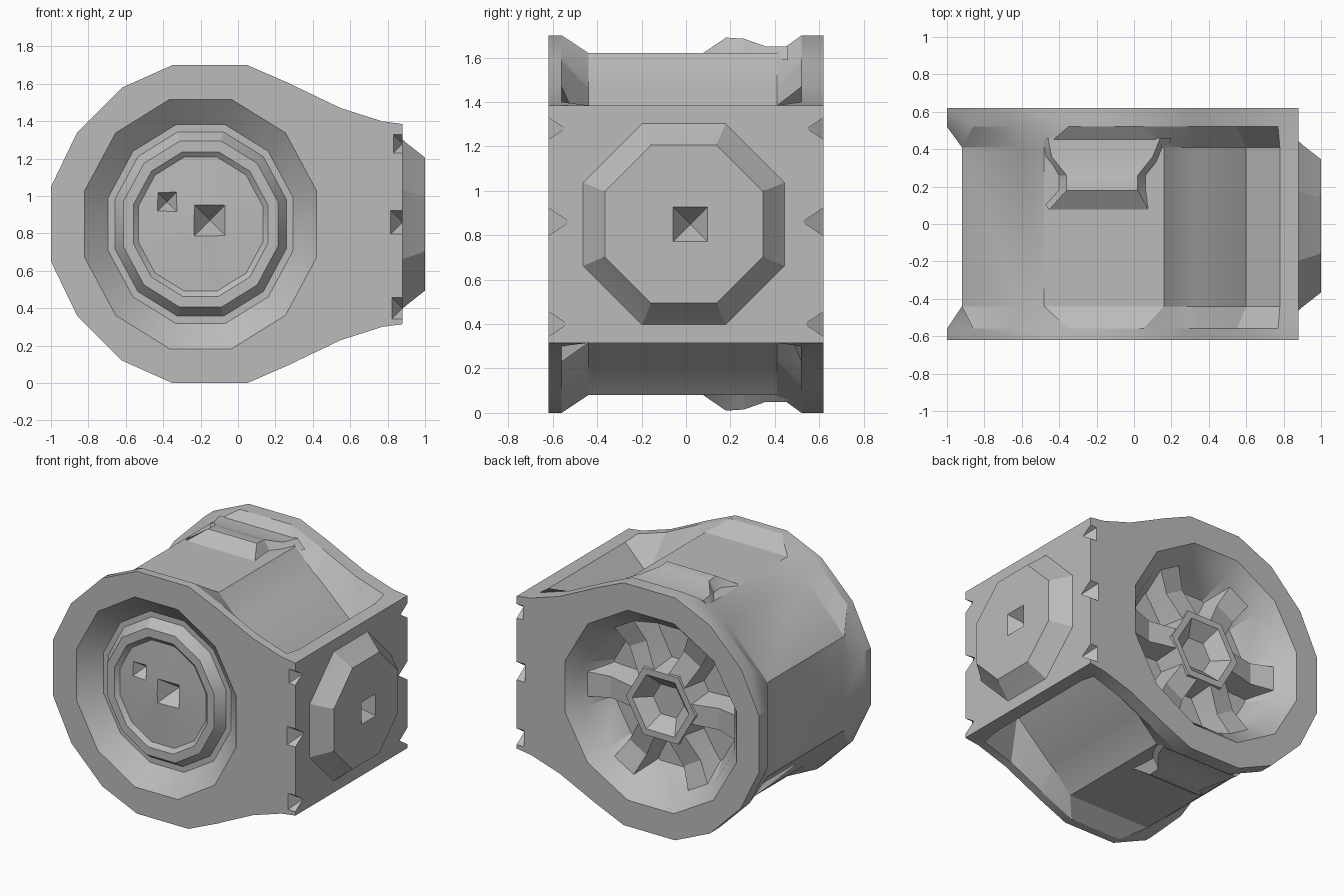
import bpy, bmesh, math
from mathutils import Vector

old = bpy.data.objects.get("Cube")
if old:
    bpy.data.objects.remove(old, do_unlink=True)

MID = 0.85  # height of the drum axis

metal = bpy.data.materials.new("grey_metal")
metal.use_nodes = True
metal.diffuse_color = (0.5, 0.5, 0.5, 1)
metal.node_tree.nodes["Principled BSDF"].inputs["Base Color"].default_value = (0.5, 0.5, 0.5, 1)


def loft(name, rings):
    """Closed solid through rings of equal point count, capped at both ends."""
    bm = bmesh.new()
    loops = [[bm.verts.new(p) for p in ring] for ring in rings]
    n = len(loops[0])
    for a, b in zip(loops, loops[1:]):
        for i in range(n):
            j = (i + 1) % n
            bm.faces.new((a[i], a[j], b[j], b[i]))
    bm.faces.new(loops[0])
    bm.faces.new(loops[-1])
    bmesh.ops.recalc_face_normals(bm, faces=bm.faces)
    mesh = bpy.data.meshes.new(name)
    bm.to_mesh(mesh)
    bm.free()
    mesh.materials.append(metal)
    obj = bpy.data.objects.new(name, mesh)
    bpy.context.collection.objects.link(obj)
    return obj


def lathe(name, profile, n, centre, axis="y", stretch=1.0):
    """Turn (radius, offset) pairs about an axis, with a flat side on top."""
    rings = []
    for r, d in profile:
        ring = []
        for i in range(n):
            a = 2 * math.pi * (i + 0.5) / n + (math.pi / 2 if n == 6 else 0)
            u, w = r * math.cos(a) * stretch, r * math.sin(a)
            ring.append(Vector(centre) + Vector((u, d, w) if axis == "y" else (d, u, w)))
        rings.append(ring)
    return loft(name, rings)


def cut(obj, cutter):
    cutter.hide_render = True
    mod = obj.modifiers.new("cut", "BOOLEAN")
    mod.operation = "DIFFERENCE"
    mod.solver = "EXACT"
    mod.object = cutter
    bpy.context.view_layer.objects.active = obj
    bpy.ops.object.modifier_apply(modifier=mod.name)
    bpy.data.objects.remove(cutter, do_unlink=True)


def gem(centre, r, axis="y"):
    """Small diamond used to chip the surface."""
    return lathe("chip_cutter", [(0.005, -r), (r, 0), (0.005, r)], 4, centre, axis)


def both_halves(upper):
    return upper + [(x, 2 * MID - z) for x, z in reversed(upper)]


# Housing: flange outline and narrower waist outline, point for point
flange = both_halves([(.88, 1.385), (.77, 1.40), (.55, 1.47), (.33, 1.575), (.28, 1.60),
                      (.05, 1.70), (-.35, 1.70), (-.62, 1.58), (-.86, 1.34), (-1, 1.05)])
waist = both_halves([(.88, 1.385), (.78, 1.385), (.60, 1.20), (.32, 1.46), (.30, 1.47),
                     (.16, 1.62), (-.48, 1.62), (-.61, 1.51), (-.92, 1.18), (-.92, 1.0)])
sections = [(-.62, flange), (-.56, flange), (-.44, waist), (.41, waist), (.52, flange), (.62, flange)]
housing = loft("housing", [[(x, y, z) for x, z in outline] for y, outline in sections])

# Front groove around a raised disc
cut(housing, lathe("front_cutter", [(.69, -.75), (.69, -.62), (.55, -.50), (.51, -.50), (.46, -.57),
                                    (.40, -.57), (.37, -.545), (.04, -.56)], 12, (-.2, 0, MID), stretch=.93))
for centre, r in (((-.15, -.56, .87), .12), ((-.38, -.56, .97), .08)):
    cut(housing, gem(centre, r))

# Deep rear recess
REAR_X = -.16
cut(housing, lathe("rear_cutter", [(.69, .75), (.69, .62), (.60, .52), (.50, .33)], 12, (REAR_X, 0, MID)))

# Chips along the end corners
for y in (-.62, .62):
    for z, r in ((.40, .08), (.86, .09), (1.28, .07)):
        cut(housing, gem((.88, y, z), r))

# Rear wheel: dished hub and six tapering spokes
lathe("rear_hub", [(.31, .32), (.27, .51), (.22, .51), (.12, .42)], 6, (REAR_X, 0, MID))
for i in range(6):
    a = i * math.pi / 3
    out, side = Vector((math.cos(a), 0, math.sin(a))), Vector((-math.sin(a), 0, math.cos(a)))
    rings = []
    for dist, top, half in ((.23, .50, .07), (.42, .46, .075), (.62, .52, .09)):
        base = Vector((REAR_X, 0, MID)) + out * dist
        rings.append([base + side * s * half * k + Vector((0, y, 0))
                      for s, y, k in ((-1, .30, 1.5), (-1, top, 1), (1, top, 1), (1, .30, 1.5))])
    loft(f"rear_spoke_{i + 1}", rings)

# Octagonal boss on the left end
boss = lathe("end_boss", [(.50, .87), (.47, .90), (.385, 1.0)], 8, (0, -.01, MID), "x")
cut(boss, gem((1.0, .02, MID), .11, "x"))

# Raised pads above and below the waist
for name, sign in (("top_pad", 1), ("bottom_pad", -1)):
    rings = []
    for y, height, x0, x1 in ((.07, .765, -.46, .08), (.18, .84, -.36, .02),
                              (.26, .835, -.36, .02), (.36, .80, -.44, .10), (.46, .80, -.46, .14)):
        rings.append([(x0 - .06, y, MID + sign * .74), (x0, y, MID + sign * height),
                      (x1, y, MID + sign * height), (x1 + .06, y, MID + sign * .74)])
    loft(name, rings)

# Shallow shading blend across the gentle facets
for obj in bpy.context.collection.objects:
    if obj.type == "MESH" and metal.name in obj.data.materials:
        bpy.ops.object.select_all(action="DESELECT")
        obj.select_set(True)
        bpy.context.view_layer.objects.active = obj
        bpy.ops.object.shade_smooth_by_angle(angle=math.radians(25))
